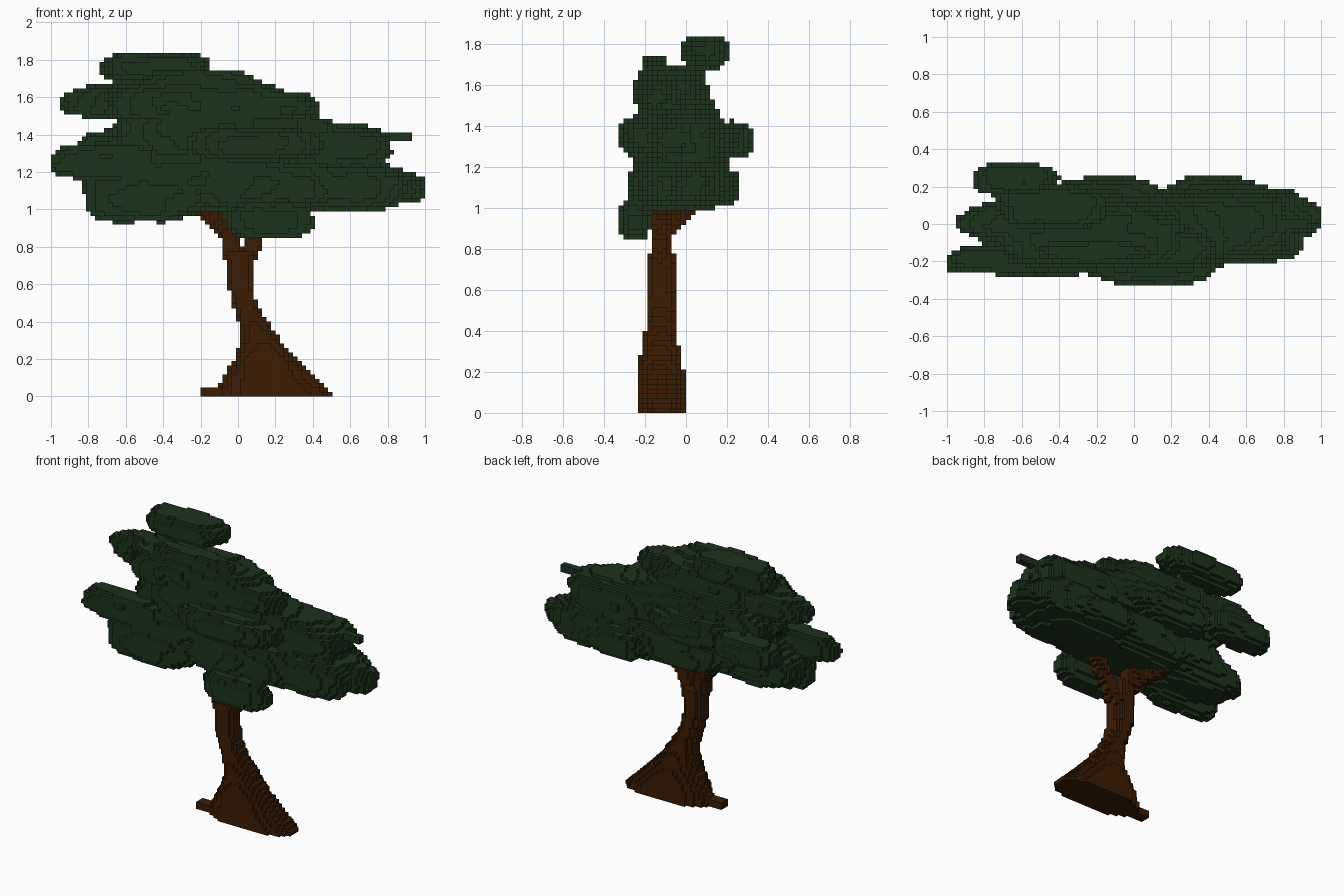
import bpy
import math
from mathutils import Vector, noise

if "Cube" in bpy.data.objects:
    bpy.data.objects.remove(bpy.data.objects["Cube"], do_unlink=True)

NX, NY, NZ = 85, 28, 78
V = 2 / NX                       # edge of one small block


def centre(i, j, k):
    return Vector(((i + 0.5 - NX / 2) * V, (j + 0.5 - NY / 2) * V, (k + 0.5) * V))


def material(name, colour):
    m = bpy.data.materials.new(name)
    m.use_nodes = True
    m.diffuse_color = (*colour, 1)
    bsdf = m.node_tree.nodes["Principled BSDF"]
    bsdf.inputs["Base Color"].default_value = (*colour, 1)
    bsdf.inputs["Roughness"].default_value = 0.9
    return m


# Leaf clumps: centre x, y, z and radius x, y, z
CLUMPS = [
    (-.44, .09, 1.76, .28, .12, .09),    # crown cap
    (-.22, -.075, 1.57, .49, .175, .13),  # upper tier
    (-.22, -.15, 1.65, .30, .07, .10),
    (-.67, .01, 1.57, .28, .10, .09),
    (.18, -.14, 1.55, .25, .11, .08),
    (-.08, -.04, 1.38, .60, .20, .17),   # middle tier
    (.50, .00, 1.33, .32, .17, .13),
    (-.69, -.19, 1.25, .32, .08, .10),
    (-.64, .24, 1.33, .24, .09, .09),
    (.08, -.20, 1.35, .35, .13, .10),
    (-.15, .14, 1.33, .30, .11, .10),
    (-.30, -.07, 1.20, .40, .18, .14),
    (.84, .00, 1.39, .10, .03, .03),
    (.50, .00, 1.12, .42, .22, .14),     # lower tier
    (.77, .02, 1.11, .24, .11, .09),
    (.40, .13, 1.10, .24, .13, .10),
    (.08, -.05, 1.13, .44, .22, .15),
    (-.45, -.06, 1.13, .36, .15, .14),
    (-.50, -.20, 1.06, .33, .08, .13),
    (.17, -.25, .94, .25, .08, .10),
]


def fill_clump(cells, cx, cy, cz, rx, ry, rz):
    """Add the blocks of one lumpy ellipsoid, with its noise stretched along x."""
    grow = 1.2
    floor = 1.0 if cz > 1.08 else 0      # flat underside of the lower tier
    power = 4 if ry > .14 else 2.5       # broad clumps are flat front and back
    spans = []
    for c, r, n, off in ((cx, rx, NX, NX / 2), (cy, ry, NY, NY / 2), (cz, rz, NZ, 0)):
        lo = max(0, math.floor((c - r * grow) / V + off))
        hi = min(n, math.ceil((c + r * grow) / V + off))
        spans.append(range(lo, hi))
    for i in spans[0]:
        for j in spans[1]:
            for k in spans[2]:
                p = centre(i, j, k)
                d = (abs((p.x - cx) / rx) ** 2.5 + abs((p.y - cy) / ry) ** power
                     + abs((p.z - cz) / rz) ** 2.5)
                lump = noise.noise(Vector((p.x * 5, p.y * 11, p.z * 11)))
                if d < 1 + 0.4 * lump and p.z >= floor:
                    cells.add((i, j, k))


# Trunk rows: height, then x and y limits
ROWS = [
    (0, -.11, .53, -.245, .01), (.05, -.10, .47, -.245, .01),
    (.10, -.08, .41, -.245, .01), (.20, -.02, .31, -.245, -.01),
    (.30, .02, .23, -.22, -.03), (.40, .00, .16, -.20, -.05),
    (.50, -.03, .10, -.20, -.05), (.60, -.06, .08, -.20, -.05),
    (.70, -.06, .08, -.20, -.05), (.78, -.08, .10, -.20, -.05),
]


def fill_trunk(cells):
    for k in range(int(ROWS[-1][0] / V)):
        z = (k + 0.5) * V
        a, b = next((a, b) for a, b in zip(ROWS, ROWS[1:]) if a[0] <= z <= b[0])
        t = (z - a[0]) / (b[0] - a[0])
        x0, x1, y0, y1 = (u + (w - u) * t for u, w in zip(a[1:], b[1:]))
        for i in range(NX):
            for j in range(NY):
                p = centre(i, j, k)
                dx = (2 * p.x - x0 - x1) / (x1 - x0)
                dy = (2 * p.y - y0 - y1) / (y1 - y0)
                if abs(dx) ** 2.1 + abs(dy) ** 2.1 < 1:
                    cells.add((i, j, k))
                # Flat root spreading to one side
                if k < 2 and -.21 < p.x < 0 and -.17 < p.y < -.09:
                    cells.add((i, j, k))


BRANCHES = [
    [(-.03, -.13, .74), (-.04, -.12, .86), (-.10, -.07, .93), (-.19, .00, 1.0),
     (-.32, .04, 1.15)],
    [(.05, -.13, .74), (.10, -.13, .86), (.20, -.12, 1.0), (.4, -.06, 1.2)],
    [(-.04, -.12, .88), (-.06, -.09, 1.04)],
]


def fill_branch(cells, path, radius=.046):
    for a, b in zip(path, path[1:]):
        a, b = Vector(a), Vector(b)
        for s in range(13):
            q = a.lerp(b, s / 12)
            ci, cj, ck = int(q.x / V + NX / 2), int(q.y / V + NY / 2), int(q.z / V)
            for i in range(ci - 3, ci + 4):
                for j in range(cj - 3, cj + 4):
                    for k in range(ck - 3, ck + 4):
                        if (centre(i, j, k) - q).length < radius:
                            cells.add((i, j, k))


def build(name, cells, solid, mat):
    """Make a mesh from the block sides that no other block covers."""
    verts, faces = {}, []
    for c in sorted(cells):
        for axis in range(3):
            for side in (0, 1):
                n = list(c)
                n[axis] += 2 * side - 1
                if tuple(n) in solid:
                    continue
                quad = []
                for u, w in ((0, 0), (1, 0), (1, 1), (0, 1)):
                    p = list(c)
                    p[axis] += side
                    p[(axis + 1) % 3] += u
                    p[(axis + 2) % 3] += w
                    quad.append(verts.setdefault(tuple(p), len(verts)))
                faces.append(quad if side else quad[::-1])
    points = [((i - NX / 2) * V, (j - NY / 2) * V, k * V) for i, j, k in verts]
    mesh = bpy.data.meshes.new(name)
    mesh.from_pydata(points, [], faces)
    mesh.materials.append(mat)
    mesh.update()
    obj = bpy.data.objects.new(name, mesh)
    bpy.context.collection.objects.link(obj)


leaves, wood = set(), set()
for clump in CLUMPS:
    fill_clump(leaves, *clump)
fill_trunk(wood)
for branch in BRANCHES:
    fill_branch(wood, branch)
wood -= leaves
everything = leaves | wood

build("leaf_canopy", leaves, everything, material("dark green leaves", (.012, .032, .012)))
build("trunk_and_branches", wood, everything, material("dark brown bark", (.044, .012, .001)))
